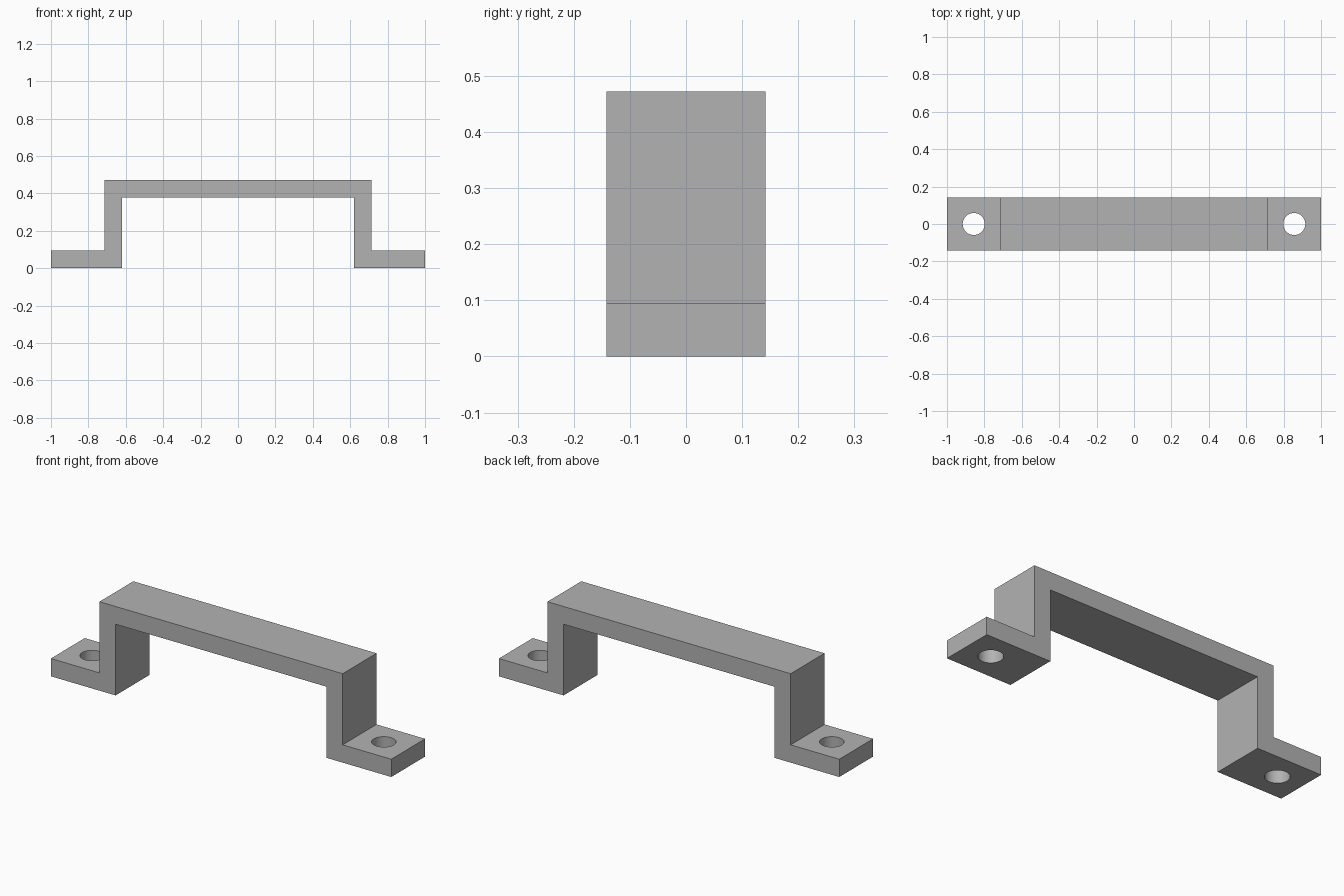
import bpy
import bmesh
import math

default_cube = bpy.data.objects.get("Cube")
if default_cube:
    bpy.data.objects.remove(default_cube, do_unlink=True)

HALF_DEPTH = 0.142
THICK = 0.0945
HEIGHT = 0.4725
OUTER = 0.7145            # outer face of each upright
INNER = OUTER - THICK     # inner face of each upright
HOLE_X, HOLE_R = 0.857, 0.059

# Grey metal
grey = bpy.data.materials.new("grey_metal")
grey.use_nodes = True
colour = (0.45, 0.45, 0.45, 1)
grey.diffuse_color = colour
grey.node_tree.nodes["Principled BSDF"].inputs["Base Color"].default_value = colour

# Handle: half profile mirrored across x, then extruded through the depth
half = [(INNER, HEIGHT - THICK), (INNER, 0), (1, 0), (1, THICK),
        (OUTER, THICK), (OUTER, HEIGHT)]
outline = half + [(-x, z) for x, z in reversed(half)]
bm = bmesh.new()
face = bm.faces.new([bm.verts.new((x, -HALF_DEPTH, z)) for x, z in outline])
extruded = bmesh.ops.extrude_face_region(bm, geom=[face])["geom"]
bmesh.ops.translate(bm, vec=(0, 2 * HALF_DEPTH, 0),
                    verts=[v for v in extruded if isinstance(v, bmesh.types.BMVert)])
bmesh.ops.recalc_face_normals(bm, faces=bm.faces)
mesh = bpy.data.meshes.new("bracket_handle")
bm.to_mesh(mesh)
bm.free()
mesh.materials.append(grey)
handle = bpy.data.objects.new("bracket_handle", mesh)
bpy.context.collection.objects.link(handle)

# Screw holes through both feet
for side, name in ((-1, "right"), (1, "left")):
    bpy.ops.mesh.primitive_cylinder_add(vertices=48, radius=HOLE_R, depth=4 * THICK,
                                        location=(side * HOLE_X, 0, THICK / 2))
    cutter = bpy.context.object
    cutter.name = name + "_hole_cutter"
    cutter.hide_render = True
    cutter.data.materials.append(grey)
    cut = handle.modifiers.new(name + "_screw_hole", "BOOLEAN")
    cut.operation = "DIFFERENCE"
    cut.solver = "EXACT"
    cut.object = cutter
    bpy.ops.object.select_all(action="DESELECT")
    handle.select_set(True)
    bpy.context.view_layer.objects.active = handle
    bpy.ops.object.modifier_apply(modifier=cut.name)
    bpy.data.objects.remove(cutter, do_unlink=True)

# Round hole walls, crisp edges elsewhere
bpy.ops.object.shade_smooth_by_angle(angle=math.radians(30))
